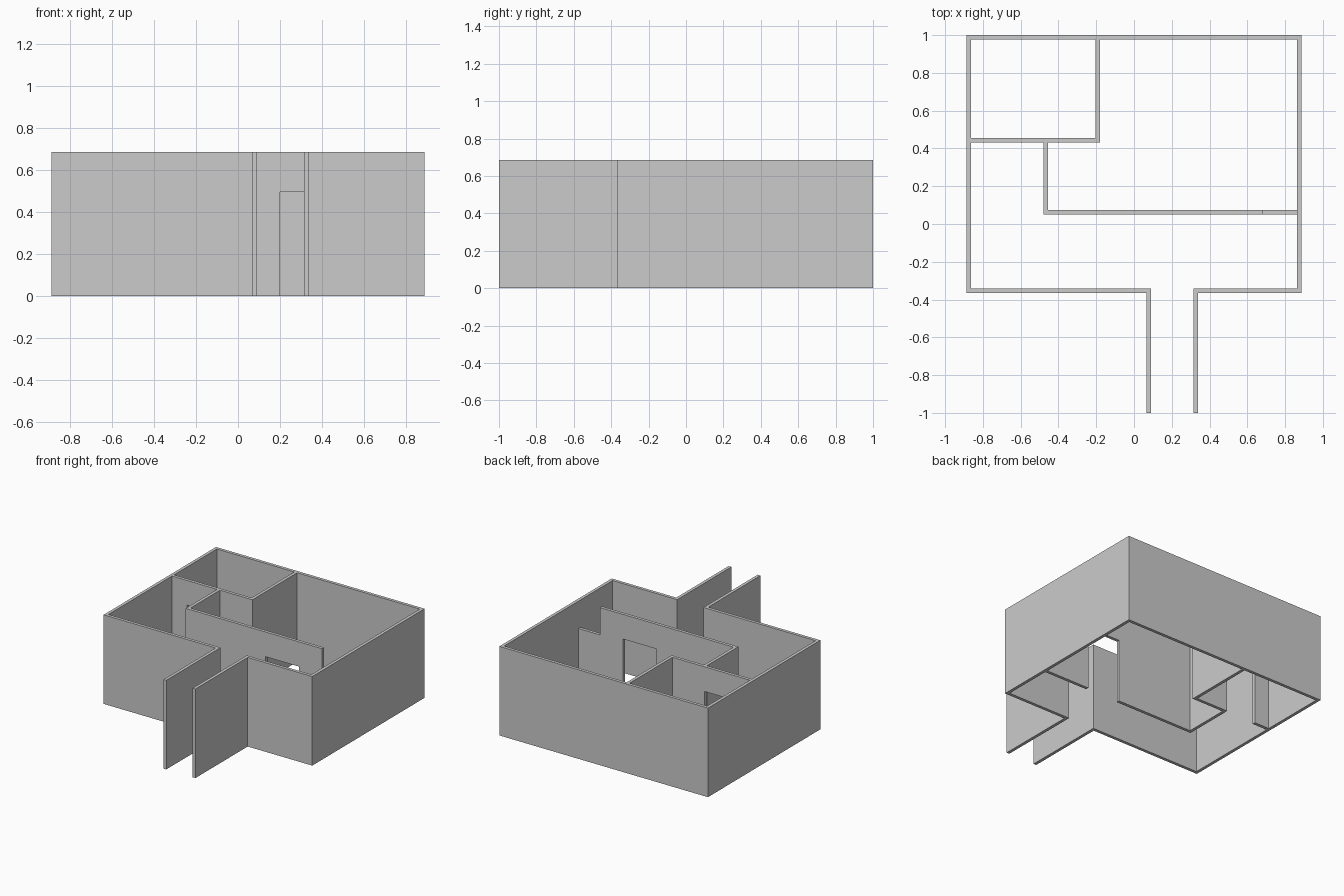
import bpy, bmesh
from mathutils import Vector

if "Cube" in bpy.data.objects:
    bpy.data.objects.remove(bpy.data.objects["Cube"])

H = 0.685      # wall height
D = 0.495      # doorway height
T = 0.024      # wall thickness


def prism(name, points, offset):
    """Extrude a closed planar outline along an offset vector."""
    bm = bmesh.new()
    face = bm.faces.new([bm.verts.new(p) for p in points])
    res = bmesh.ops.extrude_face_region(bm, geom=[face])
    verts = [g for g in res["geom"] if isinstance(g, bmesh.types.BMVert)]
    bmesh.ops.translate(bm, verts=verts, vec=Vector(offset))
    bmesh.ops.recalc_face_normals(bm, faces=bm.faces)
    mesh = bpy.data.meshes.new(name)
    bm.to_mesh(mesh)
    bm.free()
    obj = bpy.data.objects.new(name, mesh)
    bpy.context.collection.objects.link(obj)
    return obj


def plan(name, pts):
    """Wall from a floor-plan outline."""
    return prism(name, [(x, y, 0) for x, y in pts], (0, 0, H))


def elevation(name, pts, y):
    """Wall running along x from a front outline, with its front face at y."""
    return prism(name, [(x, y, z) for x, z in pts], (0, T, 0))


# Outer shell with the open entrance corridor: outer line, then inner line back
X, F, L, R = 0.887, -0.365, 0.066, 0.338
outer = [(L, -1), (L, F), (-X, F), (-X, 1), (X, 1), (X, F), (R, F), (R, -1)]
l, r, x, f, b = L + T, R - T, X - T, F + T, 1 - T
inner = [(r, -1), (r, f), (x, f), (x, b), (-x, b), (-x, f), (l, f), (l, -1)]
plan("outer_walls", outer + inner)

# Long partition with a doorway and a lowered right end
elevation("long_partition", [
    (-0.48, 0), (0.20, 0), (0.20, D), (0.485, D), (0.485, 0), (x, 0),
    (x, 0.475), (0.68, 0.475), (0.68, H), (-0.48, H)], 0.05)

# Corner room front wall with a doorway
elevation("corner_room_front_wall", [
    (-x, 0), (-0.735, 0), (-0.735, D), (-0.478, D), (-0.478, 0),
    (-0.18, 0), (-0.18, H), (-x, H)], 0.432)

# Corner room side wall and the short link wall
for name, x1, y0, y1 in (("corner_room_side_wall", -0.18, 0.432 + T, b),
                         ("link_wall", -0.48 + T, 0.05 + T, 0.432)):
    plan(name, [(x1 - T, y0), (x1, y0), (x1, y1), (x1 - T, y1)])
